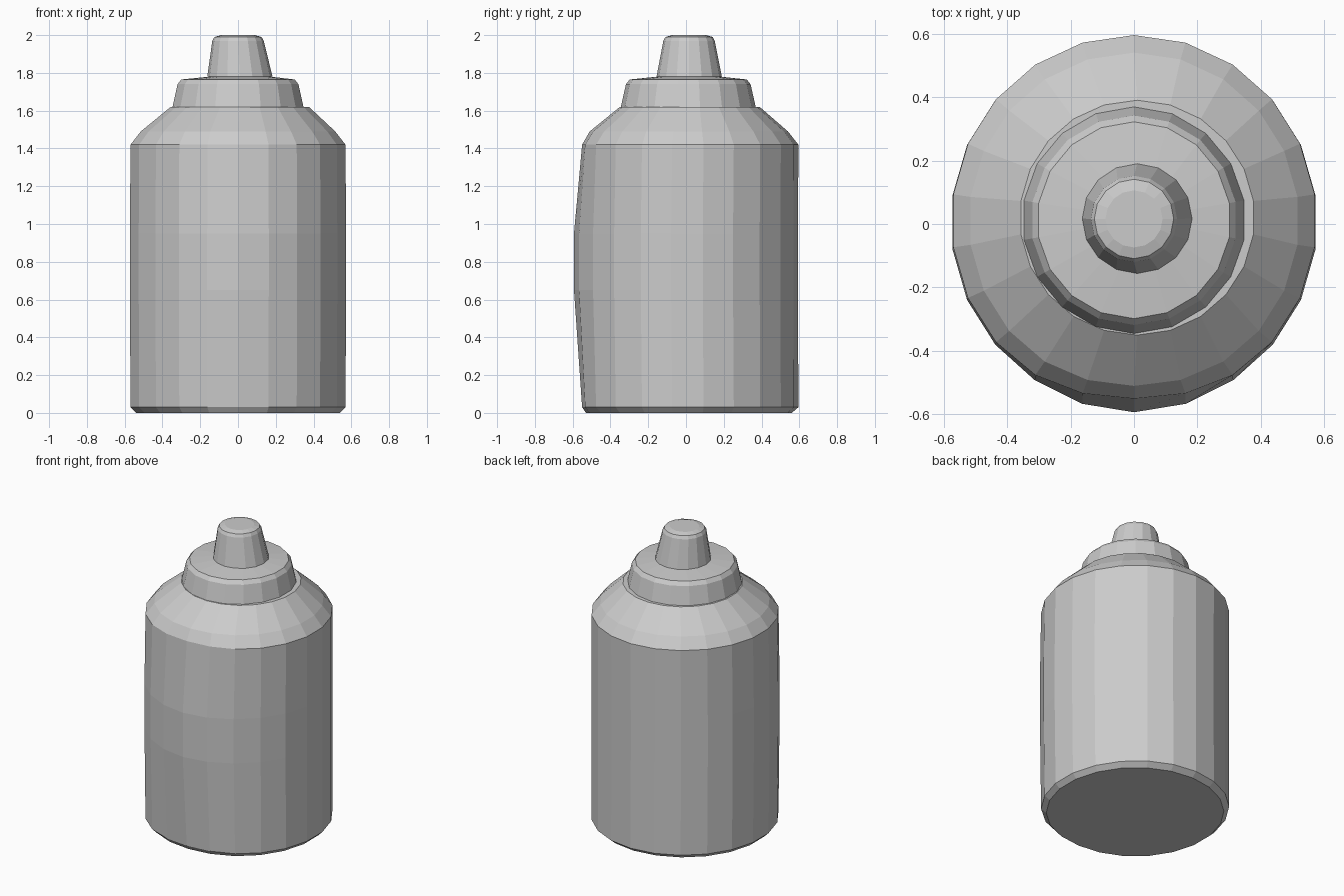
import bpy, bmesh, math

if "Cube" in bpy.data.objects:
    bpy.data.objects.remove(bpy.data.objects["Cube"])

TAU = 2 * math.pi


def lathe(name, sides, rings, cap_bottom=False, cap_top=False, front=None):
    """Rings are (z, x radius, y radius, x centre, y centre); front = per-ring front offset."""
    bm = bmesh.new()
    loops = []
    for k, (z, rx, ry, cx, cy) in enumerate(rings):
        loop = []
        for i in range(sides):
            a = TAU * i / sides - math.pi / 2
            y = cy + ry * math.sin(a)
            if front:
                y += front[k] * max(0.0, -math.sin(a)) ** 8
            loop.append(bm.verts.new((cx + rx * math.cos(a), y, z)))
        loops.append(loop)
    for lo, hi in zip(loops, loops[1:]):
        for i in range(sides):
            j = (i + 1) % sides
            bm.faces.new((lo[i], lo[j], hi[j], hi[i]))
    if cap_bottom:
        bm.faces.new(loops[0][::-1])
    if cap_top:
        bm.faces.new(loops[-1])
    mesh = bpy.data.meshes.new(name)
    bm.to_mesh(mesh)
    bm.free()
    obj = bpy.data.objects.new(name, mesh)
    bpy.context.collection.objects.link(obj)
    return obj


# bottle body with chamfered foot, slight front bulge and sloping shoulder
lathe("bottle_body", 22, [
    (0.00, 0.545, 0.550, 0, 0.01),
    (0.03, 0.575, 0.585, 0, 0.01),
    (0.65, 0.578, 0.588, 0, 0.005),
    (0.95, 0.578, 0.588, 0, 0.005),
    (1.42, 0.575, 0.585, 0, 0.01),
    (1.49, 0.520, 0.530, 0, 0.01),
    (1.62, 0.370, 0.370, 0.01, 0.02),
    (1.62, 0.340, 0.335, 0, 0.012),
], cap_bottom=True, front=[0.01, 0.025, -0.01, -0.01, 0.025, 0.01, 0, 0])

# screw collar
lathe("collar", 18, [
    (1.62, 0.352, 0.357, 0, 0.012),
    (1.74, 0.325, 0.330, 0, 0.012),
    (1.765, 0.305, 0.310, 0, 0.012),
    (1.78, 0.165, 0.168, 0.01, 0.015),
])

# tapered nozzle
lathe("nozzle", 16, [
    (1.78, 0.173, 0.173, 0.01, 0.017),
    (1.97, 0.136, 0.136, 0, 0.016),
    (1.99, 0.125, 0.125, 0, 0.016),
    (2.00, 0.090, 0.090, 0, 0.016),
], cap_top=True)
